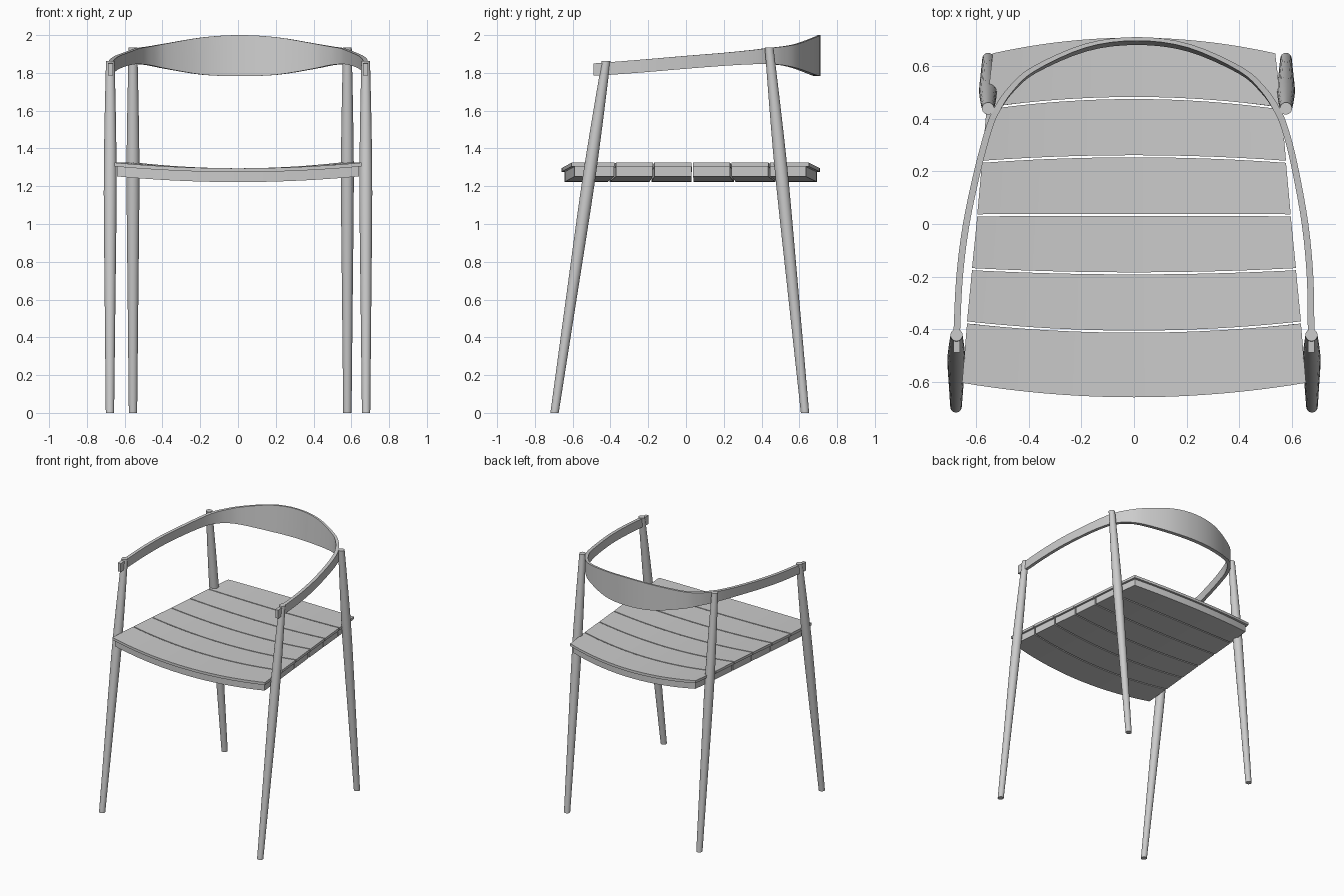
import bpy, bmesh, math
from mathutils import Vector

if "Cube" in bpy.data.objects:
    bpy.data.objects.remove(bpy.data.objects["Cube"])

mat = bpy.data.materials.new("light grey")
mat.diffuse_color = (0.6, 0.6, 0.6, 1)
mat.use_nodes = True
mat.node_tree.nodes["Principled BSDF"].inputs["Base Color"].default_value = mat.diffuse_color


def finish(bm, name, smooth=35):
    bmesh.ops.recalc_face_normals(bm, faces=bm.faces)
    me = bpy.data.meshes.new(name)
    bm.to_mesh(me)
    bm.free()
    me.materials.append(mat)
    ob = bpy.data.objects.new(name, me)
    bpy.context.collection.objects.link(ob)
    bpy.ops.object.select_all(action='DESELECT')
    ob.select_set(True)
    bpy.context.view_layer.objects.active = ob
    bpy.ops.object.shade_smooth_by_angle(angle=math.radians(smooth))
    return ob


def loft(bm, rings):
    """Skin a list of closed rings and cap both ends."""
    vs = [[bm.verts.new(p) for p in r] for r in rings]
    n = len(vs[0])
    for a, b in zip(vs, vs[1:]):
        for i in range(n):
            j = (i + 1) % n
            bm.faces.new((a[i], a[j], b[j], b[i]))
    bm.faces.new(vs[0][::-1])
    bm.faces.new(vs[-1])


def spline(pts, steps):
    """Catmull-Rom curve through points of any dimension."""
    pts = [Vector(p) for p in pts]
    out = []
    for i in range(len(pts) - 1):
        b, c = pts[i], pts[i + 1]
        a = pts[i - 1] if i else b * 2 - c
        d = pts[i + 2] if i + 2 < len(pts) else c * 2 - b
        for k in range(steps):
            t = k / steps
            out.append(0.5 * (2 * b + (c - a) * t + (2 * a - 5 * b + 4 * c - d) * t * t
                              + (3 * b - a - 3 * c + d) * t ** 3))
    out.append(pts[-1])
    return out


# Turned legs, thickest near the seat, cut level at both ends
def leg(name, bottom, top):
    bm = bmesh.new()
    b, t = Vector(bottom), Vector(top)
    prof = spline([(0, .022), (.3, .028), (.62, .034), (.8, .031), (1, .023)], 4)
    rings = []
    for h, r in prof:
        c = b.lerp(t, h)
        rings.append([c + Vector((r * math.cos(a), r * math.sin(a), 0))
                      for a in (math.tau * k / 24 for k in range(24))])
    loft(bm, rings)
    finish(bm, name)


for side, s, xb in (("left", -1, 0.556), ("right", 1, 0.579)):
    leg(f"front_leg_{side}", (s * .678, -.696, 0), (s * .676, -.423, 1.862))
    leg(f"back_leg_{side}", (s * xb, .63, 0), (s * xb, .44, 1.935))

# Armrest and backrest band: outer x, y, top z, bottom z
half = [(.688, -.49, 1.85, 1.785), (.687, -.4, 1.857, 1.79), (.68, -.2, 1.873, 1.805),
        (.658, 0, 1.89, 1.822), (.617, .21, 1.907, 1.838), (.578, .36, 1.922, 1.846),
        (.545, .44, 1.932, 1.846), (.49, .52, 1.94, 1.84), (.4, .598, 1.955, 1.822),
        (.2, .686, 1.988, 1.79), (0, .712, 2.0, 1.783)]
path = spline(half + [(-x, y, a, b) for x, y, a, b in half[-2::-1]], 4)
bm = bmesh.new()
rings = []
for i, (x, y, zt, zb) in enumerate(path):
    p, q = path[max(i - 1, 0)], path[min(i + 1, len(path) - 1)]
    d = Vector((q[0] - p[0], q[1] - p[1], 0)).normalized()
    inward = Vector((-d.y, d.x, 0))
    back = min(1, max(0, (y - .45) / .26))
    sx = x + .011 * min(1, max(0, (y + .4) / .7))
    t_top, t_bot = .025 - .011 * back, .025 + .005 * back
    o = Vector((sx, y, 0))
    up = Vector((0, 0, 1))
    rings.append([o + up * zb, o + up * zt, o + inward * t_top + up * zt,
                  o + inward * t_bot + up * zb])
loft(bm, rings)
finish(bm, "arm_and_back_band")

# Seat slats: boundaries given as (y at centre, y at side, half width)
edges = [(-.66, -.605, .655), (-.41, -.375, .636), (-.188, -.172, .617),
         (.035, .033, .597), (.258, .237, .579), (.48, .44, .562), (.71, .65, .538)]
N = 24


def slat_layer(bm, e0, e1, in0, in1, inset, top, thick):
    """A dished plank between two bowed edges, trimmed by the insets."""
    rings = []
    for k in range(N + 1):
        u = -1 + 2 * k / N
        z = 1.295 + .03 * abs(u) ** 2 - top
        pts = [((e[2] - inset) * u, e[0] + (e[1] - e[0]) * u * u + g)
               for e, g in ((e0, in0), (e1, -in1))]
        (xa, ya), (xb, yb) = pts
        rings.append([Vector((xa, ya, z)), Vector((xb, yb, z)),
                      Vector((xb, yb, z - thick)), Vector((xa, ya, z - thick))])
    loft(bm, rings)


for i in range(6):
    g0, g1 = (0 if i == 0 else .004), (0 if i == 5 else .004)
    bm = bmesh.new()
    slat_layer(bm, edges[i], edges[i + 1], g0, g1, 0, 0, .02)
    slat_layer(bm, edges[i], edges[i + 1], .016 if i == 0 else .005,
               .016 if i == 5 else .005, .014, .019, .054)
    finish(bm, f"seat_slat_{i + 1}")
